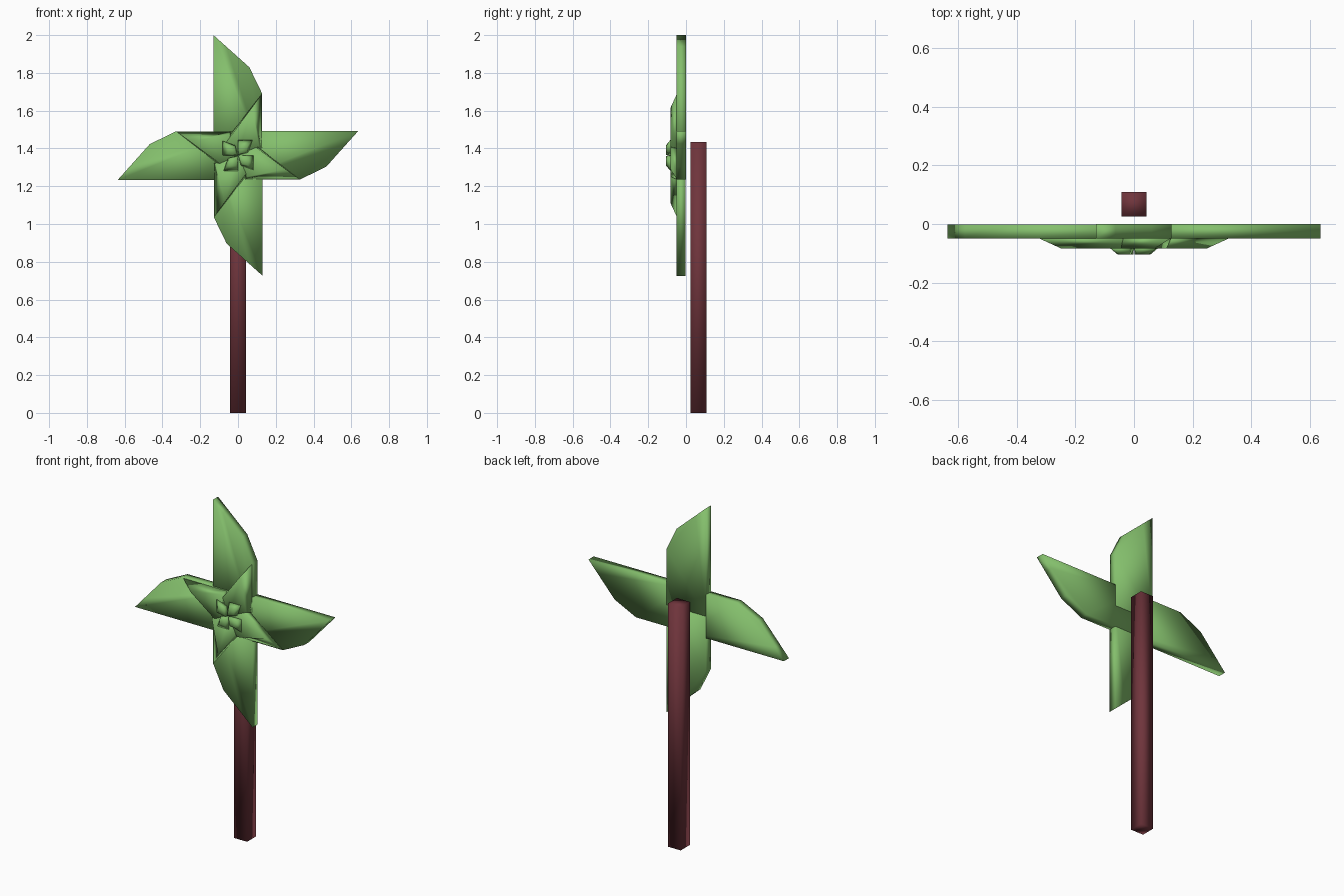
import bpy, bmesh, math
from mathutils import Matrix, Vector

if "Cube" in bpy.data.objects:
    bpy.data.objects.remove(bpy.data.objects["Cube"])

HUB_Z = 1.363


def material(name, rgb):
    m = bpy.data.materials.new(name)
    m.diffuse_color = (*rgb, 1)
    m.use_nodes = True
    m.node_tree.nodes["Principled BSDF"].inputs["Base Color"].default_value = m.diffuse_color
    return m


green = material("leaf green paper", (0.23, 0.52, 0.15))
maroon = material("dark red wood", (0.16, 0.035, 0.045))


def finish(bm, name, mat):
    me = bpy.data.meshes.new(name)
    bm.to_mesh(me)
    bm.free()
    me.materials.append(mat)
    for p in me.polygons:
        p.use_smooth = True
    ob = bpy.data.objects.new(name, me)
    bpy.context.collection.objects.link(ob)
    return ob


# Outlines (x, z from the hub) for the upward blade
WING = [(-0.13, 0), (0.128, 0), (0.128, 0.327), (0.06, 0.467), (-0.063, 0.577), (-0.13, 0.637)]
FLAP_BACK = [(0, 0), (0.127, 0.04), (0.127, 0.327), (-0.085, 0.055)]
FLAP_FRONT = [(0, 0), (0.112, 0.05), (0.072, 0.25), (-0.07, 0.06)]
CORNER_BACK = [(0, 0), (0.055, 0.015), (0.08, 0.085), (0, 0.085)]
CORNER_FRONT = [(0.002, 0.01), (0.045, 0.02), (0.05, 0.05), (0.01, 0.055)]


def loft(bm, back, y_back, front, y_front):
    """Closed, smooth-edged paper pocket between two outlines."""
    b = [bm.verts.new((x, y_back, z)) for x, z in back]
    f = [bm.verts.new((x, y_front, z)) for x, z in front]
    n = len(b)
    bm.faces.new(f)
    bm.faces.new(b[::-1])
    for i in range(n):
        j = (i + 1) % n
        bm.faces.new((b[i], b[j], f[j], f[i]))


def make_blade(name, k):
    bm = bmesh.new()
    loft(bm, WING, -0.0008 * k, WING, -0.049 - 0.0004 * k)
    # corner folded towards the hub, then its curled end
    loft(bm, FLAP_BACK, -0.048, FLAP_FRONT, -0.083)
    loft(bm, CORNER_BACK, -0.08, CORNER_FRONT, -0.105)
    bmesh.ops.recalc_face_normals(bm, faces=bm.faces[:])
    bm.transform(Matrix.Translation((0, 0, HUB_Z)) @ Matrix.Rotation(k * math.pi / 2, 4, "Y"))
    return finish(bm, name, green)


# Four blades around the hub
for k, side in enumerate(("top", "right", "bottom", "left")):
    make_blade(side + "_blade", k)

# Square stick behind the blades
bm = bmesh.new()
bmesh.ops.create_cube(bm, size=1)
bmesh.ops.scale(bm, vec=Vector((0.084, 0.084, 1.435)), verts=bm.verts)
bmesh.ops.translate(bm, vec=Vector((0, 0.067, 1.435 / 2)), verts=bm.verts)
finish(bm, "stick", maroon)
